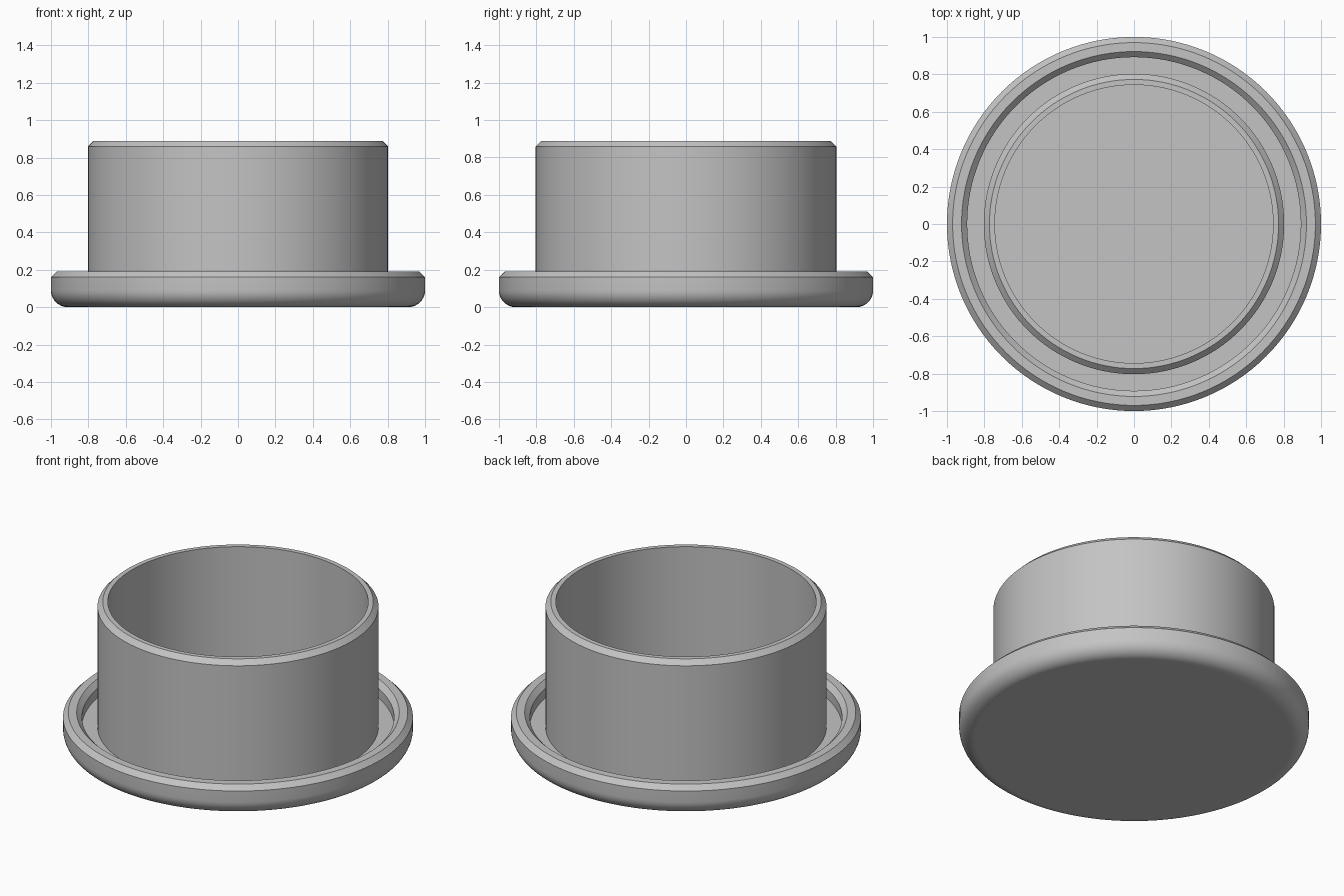
import bpy
import bmesh
from math import sin, cos, pi, radians

if "Cube" in bpy.data.objects:
    bpy.data.objects.remove(bpy.data.objects["Cube"], do_unlink=True)

# Main dimensions
SEGMENTS = 128
FLANGE_R, FLANGE_TOP = 1.0, 0.19
COLLAR_R, COLLAR_TOP = 0.803, 0.888
BORE_R = 0.744
FLOOR = 0.1
GROOVE_R = 0.892
CHAMFER = 0.03
FILLET = 0.09

# Single plastic colour
plastic = bpy.data.materials.new("grey plastic")
plastic.use_nodes = True
grey = (0.55, 0.55, 0.55, 1)
plastic.diffuse_color = grey
plastic.node_tree.nodes["Principled BSDF"].inputs["Base Color"].default_value = grey


def lathe(name, profile):
    """Spin an (r, z) profile around the vertical axis."""
    bm = bmesh.new()
    verts = [bm.verts.new((r, 0, z)) for r, z in profile]
    edges = [bm.edges.new(pair) for pair in zip(verts, verts[1:])]
    bmesh.ops.spin(bm, geom=verts + edges, cent=(0, 0, 0), axis=(0, 0, 1),
                   angle=2 * pi, steps=SEGMENTS, use_merge=True)
    bmesh.ops.remove_doubles(bm, verts=bm.verts, dist=0.0001)
    bmesh.ops.recalc_face_normals(bm, faces=bm.faces)
    mesh = bpy.data.meshes.new(name)
    bm.to_mesh(mesh)
    bm.free()
    mesh.materials.append(plastic)
    obj = bpy.data.objects.new(name, mesh)
    bpy.context.collection.objects.link(obj)
    bpy.ops.object.select_all(action='DESELECT')
    obj.select_set(True)
    bpy.context.view_layer.objects.active = obj
    bpy.ops.object.shade_smooth_by_angle(angle=radians(30))
    return obj


# Flat underside and rounded lower edge of the flange
profile = [(0, 0), (FLANGE_R - FILLET - 0.01, 0)]
for i in range(11):
    a = pi / 2 * i / 10
    profile.append((FLANGE_R - FILLET + FILLET * sin(a), FILLET - FILLET * cos(a)))

# Chamfered flange rim, then the ring groove
profile += [
    (FLANGE_R, FLANGE_TOP - CHAMFER),
    (FLANGE_R - CHAMFER, FLANGE_TOP),
    (GROOVE_R + CHAMFER, FLANGE_TOP),
    (GROOVE_R, FLANGE_TOP - CHAMFER),
    (GROOVE_R, FLOOR),
]

# Collar with chamfered top, then the bore and its floor
profile += [
    (COLLAR_R, FLOOR),
    (COLLAR_R, COLLAR_TOP - CHAMFER),
    (COLLAR_R - CHAMFER, COLLAR_TOP),
    (BORE_R, COLLAR_TOP),
    (BORE_R, FLOOR),
    (0, FLOOR),
]

lathe("flanged_cap", profile)
